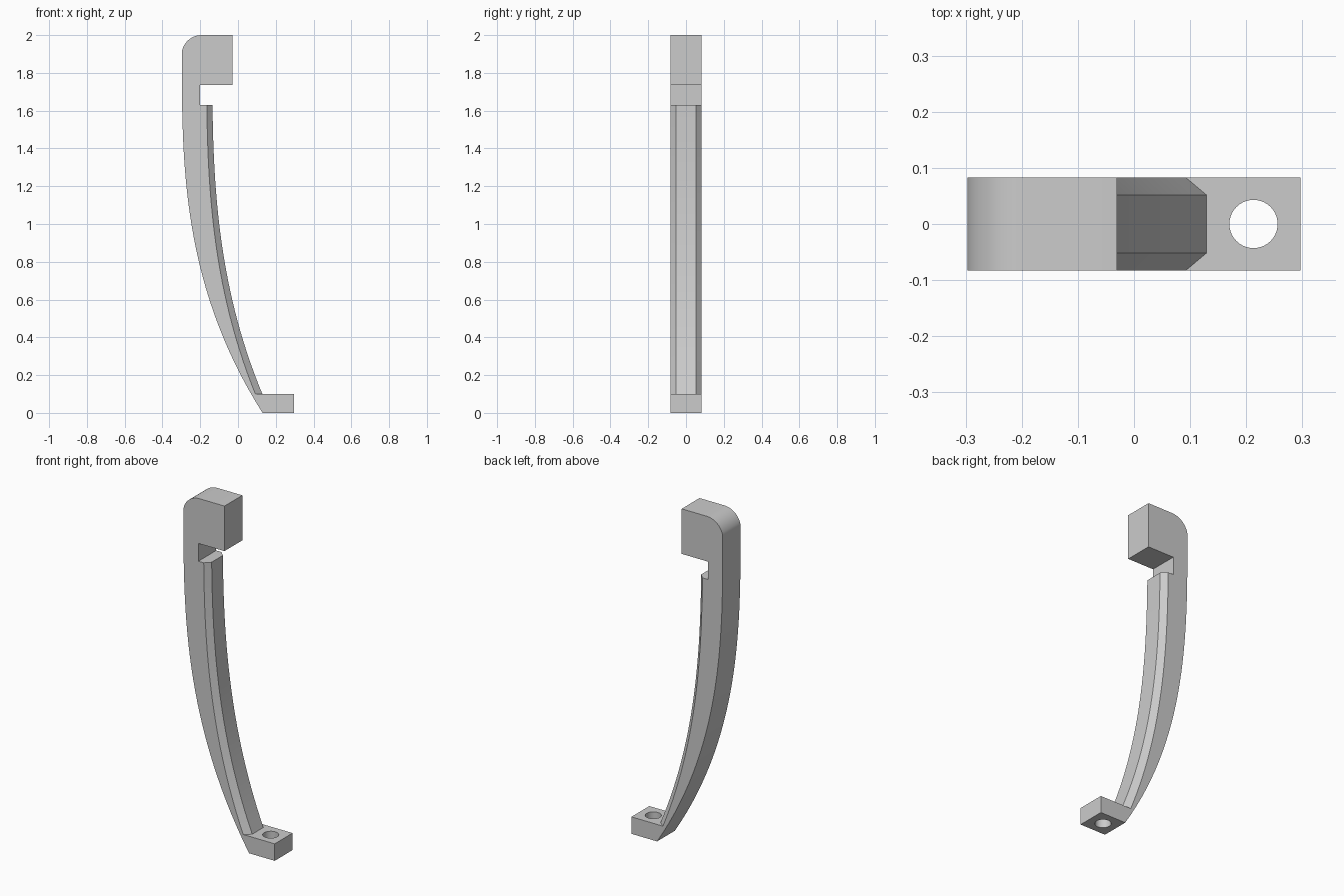
import bpy
import bmesh
import math

if "Cube" in bpy.data.objects:
    bpy.data.objects.remove(bpy.data.objects["Cube"], do_unlink=True)

HALF = 0.083        # half the width of the handle
FLAT = 0.052        # half the width of the raised rib face
TIP = 0.297         # half the overall length
FOOT_TOP = 0.10
ARM_TOP = 1.63
STRAIGHT = 1.85     # height where the arm becomes vertical
STEPS = 28

grey = bpy.data.materials.new("plain grey")
grey.use_nodes = True
colour = (0.6, 0.6, 0.6, 1)
grey.diffuse_color = colour
grey.node_tree.nodes["Principled BSDF"].inputs["Base Color"].default_value = colour


def bend(z):
    return max(0, 1 - z / STRAIGHT) ** 2.75


def sweep(x_low, z_low, x_high, z_high):
    """Points of a bow that gets steeper with height."""
    low, high = bend(z_low), bend(z_high)
    heights = [z_low + (z_high - z_low) * i / STEPS for i in range(STEPS + 1)]
    return [(x_high + (x_low - x_high) * (bend(z) - high) / (low - high), z)
            for z in heights]


def finish(name, bm):
    bmesh.ops.recalc_face_normals(bm, faces=bm.faces)
    mesh = bpy.data.meshes.new(name)
    bm.to_mesh(mesh)
    bm.free()
    mesh.materials.append(grey)
    obj = bpy.data.objects.new(name, mesh)
    bpy.context.collection.objects.link(obj)
    return obj


def activate(obj):
    bpy.ops.object.select_all(action="DESELECT")
    obj.select_set(True)
    bpy.context.view_layer.objects.active = obj


# Side outline: bowed back, rounded head, notch, inner bow, foot
back = sweep(0.13, 0, -TIP, STRAIGHT)
radius = 0.106
crown = []
for i in range(11):
    a = math.radians(168 - 78 * i / 10)
    crown.append((-0.193 + radius * math.cos(a), 2 - radius + radius * math.sin(a)))
head = [(-0.03, 2), (-0.03, 1.735), (-0.2, 1.735), (-0.2, ARM_TOP)]
inner = sweep(0.092, FOOT_TOP, -0.165, ARM_TOP)
foot = [(TIP, FOOT_TOP), (TIP, 0)]
outline = back + crown + head + inner[::-1] + foot

bm = bmesh.new()
side = bm.faces.new([bm.verts.new((x, -HALF, z)) for x, z in outline])
extruded = bmesh.ops.extrude_face_region(bm, geom=[side])["geom"]
bmesh.ops.translate(bm, vec=(0, 2 * HALF, 0),
                    verts=[v for v in extruded if isinstance(v, bmesh.types.BMVert)])
body = finish("handle_body", bm)

# Screw hole through the foot
bpy.ops.mesh.primitive_cylinder_add(vertices=40, radius=0.043, depth=0.4,
                                    location=(0.213, 0, 0.05))
cutter = bpy.context.object
cutter.name = "hole_cutter"
cutter.hide_render = True
cutter.data.materials.append(grey)
activate(body)
cut = body.modifiers.new("screw_hole", "BOOLEAN")
cut.operation = "DIFFERENCE"
cut.solver = "EXACT"
cut.object = cutter
bpy.ops.object.modifier_apply(modifier=cut.name)
bpy.data.objects.remove(cutter, do_unlink=True)

# Raised rib with bevelled sides along the inner bow
face = sweep(0.129, FOOT_TOP, -0.135, ARM_TOP)
bm = bmesh.new()
rows = []
for (xi, z), (xf, _) in zip(inner, face):
    section = [(xi, -HALF), (xf, -FLAT), (xf, FLAT), (xi, HALF)]
    rows.append([bm.verts.new((x, y, z)) for x, y in section])
for a, b in zip(rows, rows[1:]):
    for i in range(3):
        bm.faces.new((a[i], a[i + 1], b[i + 1], b[i]))
bm.faces.new(rows[0])
bm.faces.new(rows[-1])
rib = finish("inner_rib", bm)

for obj in (body, rib):
    activate(obj)
    bpy.ops.object.shade_smooth_by_angle(angle=math.radians(25))
